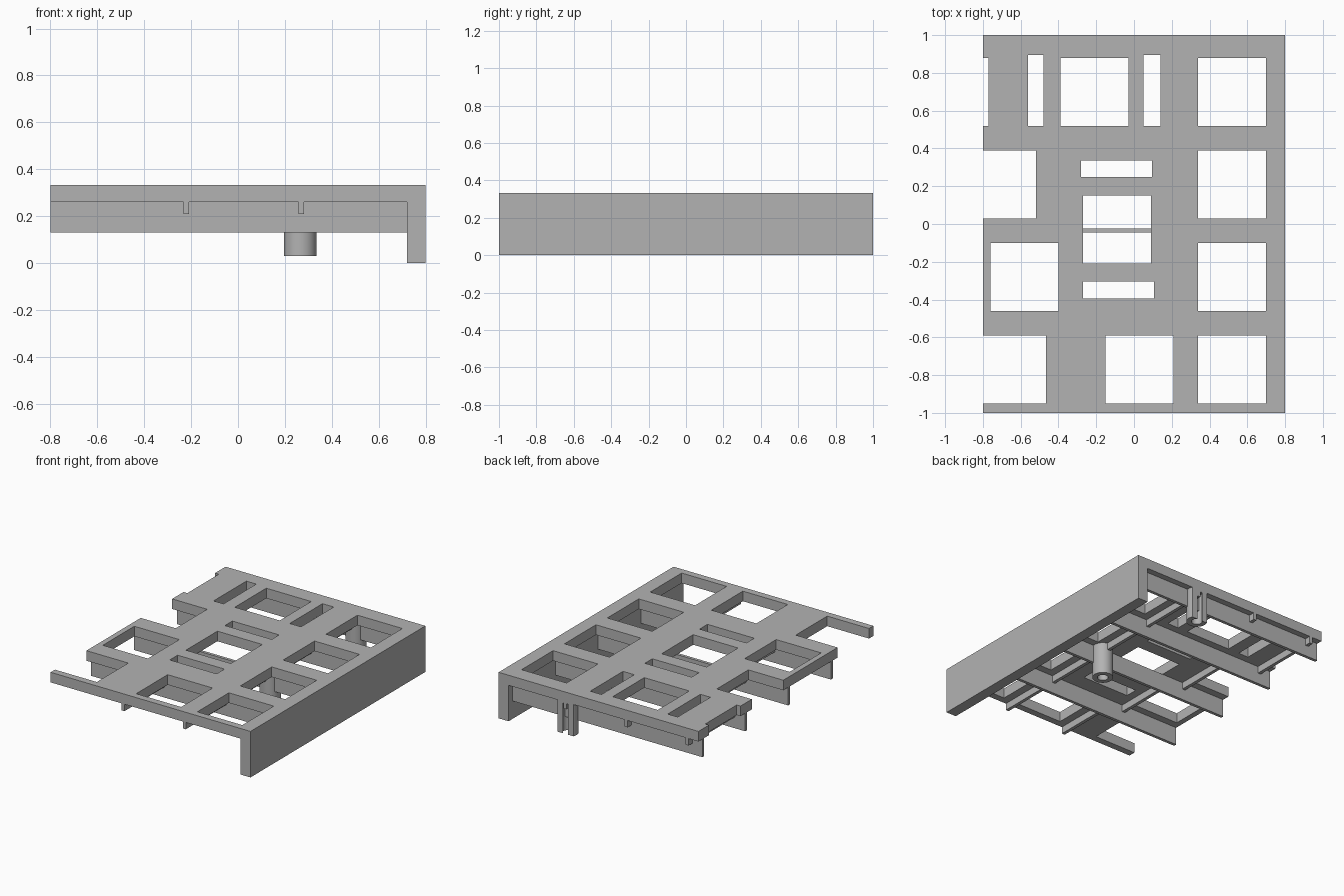
import bpy

cube = bpy.data.objects.get("Cube")
if cube:
    bpy.data.objects.remove(cube, do_unlink=True)

grey = bpy.data.materials.new("plain grey")
grey.use_nodes = True
grey.diffuse_color = (0.45, 0.45, 0.45, 1)
grey.node_tree.nodes["Principled BSDF"].inputs["Base Color"].default_value = grey.diffuse_color


def box(name, x0, x1, y0, y1, z0, z1):
    bpy.ops.mesh.primitive_cube_add(size=1, location=((x0 + x1) / 2, (y0 + y1) / 2, (z0 + z1) / 2))
    ob = bpy.context.object
    ob.name = name
    ob.scale = (x1 - x0, y1 - y0, z1 - z0)
    bpy.ops.object.transform_apply(location=False, rotation=False, scale=True)
    ob.data.materials.append(grey)
    return ob


def cylinder(name, x, y, z0, z1, radius):
    bpy.ops.mesh.primitive_cylinder_add(vertices=40, radius=radius, depth=z1 - z0,
                                        location=(x, y, (z0 + z1) / 2))
    ob = bpy.context.object
    ob.name = name
    ob.data.materials.append(grey)
    return ob


def cut(target, cutter):
    cutter.hide_render = True
    mod = target.modifiers.new("cut", 'BOOLEAN')
    mod.operation = 'DIFFERENCE'
    mod.solver = 'EXACT'
    mod.object = cutter
    bpy.context.view_layer.objects.active = target
    bpy.ops.object.modifier_apply(modifier=mod.name)
    bpy.data.objects.remove(cutter, do_unlink=True)


TOP, UNDER, RIB, TAB = 0.333, 0.26, 0.13, 0.21
row_y = [0.70, 0.21, -0.28, -0.77]
divider_y = [0.945, 0.455, -0.035, -0.525]

# Top plate with square openings, row by row, then the narrow slots
plate = box("top_plate", -0.8, 0.8, -1, 1, UNDER, TOP)
openings = [(0.52, -0.21, -0.95), (0.52, -0.70), (0.52, -0.58), (0.52, 0.03, -0.645)]
h = 0.18
holes = [(x - h, x + h, y - h, y + h) for y, xs in zip(row_y, openings) for x in xs]
holes.append((-0.27, 0.09, -0.21, 0.15))
holes += [(-0.56, -0.48, 0.52, 0.895), (0.05, 0.14, 0.52, 0.895),
          (-0.28, 0.095, 0.25, 0.335), (-0.27, 0.105, -0.395, -0.305)]
for hole in holes:
    cut(plate, box("hole_cutter", *hole, UNDER - 0.1, TOP + 0.1))

# Side wall
box("side_wall", 0.72, 0.8, -1, 1, 0, TOP)

# Long deep ribs between the rows
for y in divider_y:
    box("long_rib", -0.8, 0.72, y - 0.011, y + 0.011, RIB, UNDER)

# Short shallow ribs between neighbouring openings
bounds = [1] + divider_y + [-1]
short_x = [(0.27, -0.22, -0.71), (0.27, -0.705), (0.27, -0.455), (0.27, -0.34), (0.27, -0.22)]
for xs, y1, y0 in zip(short_x, bounds, bounds[1:]):
    for x in xs:
        box("short_rib", x - 0.012, x + 0.012, y0, y1, TAB, UNDER)

# Hollow screw posts; the rear one is trimmed flush with the back edge
for name, y in (("middle_post", -0.01), ("rear_post", 0.97)):
    post = cylinder(name, 0.265, y, 0.03, UNDER, 0.07)
    cut(post, cylinder("bore_cutter", 0.265, y, 0, UNDER - 0.01, 0.036))
    if y > 0.5:
        cut(post, box("trim_cutter", 0, 0.6, 1, 1.2, -0.1, 0.5))
    bpy.ops.object.select_all(action='DESELECT')
    post.select_set(True)
    bpy.context.view_layer.objects.active = post
    bpy.ops.object.shade_smooth_by_angle()
